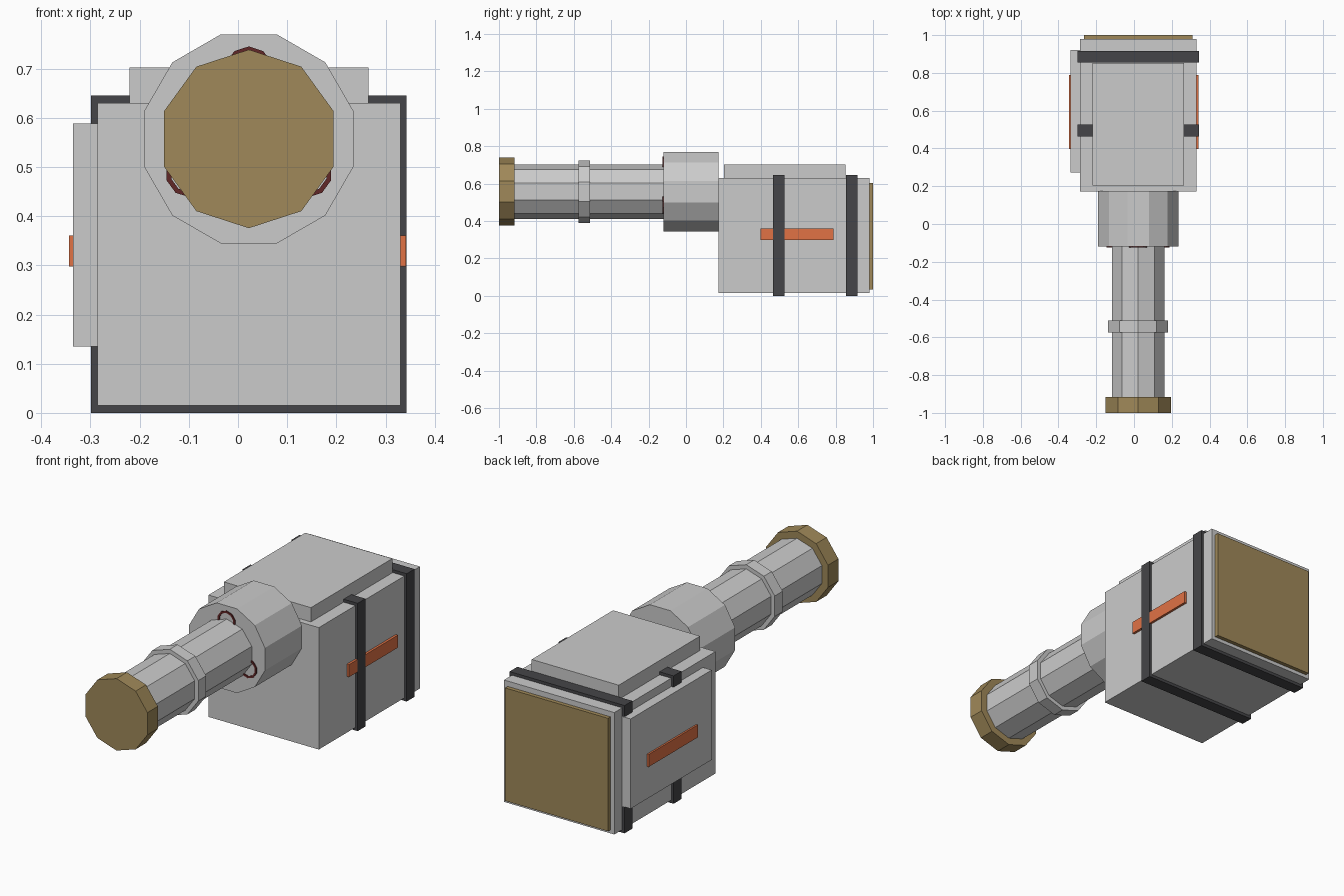
import bpy, bmesh
from math import sin, cos, pi, radians
from mathutils import Vector

if "Cube" in bpy.data.objects:
    bpy.data.objects.remove(bpy.data.objects["Cube"])

CX, CZ = 0.022, 0.557   # barrel axis


def material(name, color):
    m = bpy.data.materials.new(name)
    m.diffuse_color = (*color, 1)
    m.use_nodes = True
    m.node_tree.nodes["Principled BSDF"].inputs["Base Color"].default_value = m.diffuse_color
    return m


gold = material("gold", (0.35, 0.25, 0.10))
dark = material("dark_rubber", (0.06, 0.06, 0.065))
orange = material("orange", (0.75, 0.17, 0.06))
dark_red = material("dark_red", (0.12, 0.02, 0.02))


def finish(name, bm, mat=None):
    bmesh.ops.recalc_face_normals(bm, faces=bm.faces)
    me = bpy.data.meshes.new(name)
    bm.to_mesh(me)
    bm.free()
    ob = bpy.data.objects.new(name, me)
    bpy.context.collection.objects.link(ob)
    if mat:
        me.materials.append(mat)
    return ob


def box(name, xr, yr, zr, mat=None):
    bm = bmesh.new()
    bmesh.ops.create_cube(bm, size=1)
    for v in bm.verts:
        v.co = Vector([(a + b) / 2 + c * (b - a)
                       for (a, b), c in zip((xr, yr, zr), v.co)])
    return finish(name, bm, mat)


def prism(name, sides, r, y0, y1, turn=0, mat=None):
    """Polygonal cylinder along y on the barrel axis, first corner at the top."""
    bm = bmesh.new()
    ang = [pi / 2 + turn + 2 * pi * i / sides for i in range(sides)]
    base = bm.faces.new([bm.verts.new((CX + r * cos(a), y0, CZ + r * sin(a))) for a in ang])
    ext = bmesh.ops.extrude_face_region(bm, geom=[base], use_keep_orig=True)
    for g in ext["geom"]:
        if isinstance(g, bmesh.types.BMVert):
            g.co.y = y1
    return finish(name, bm, mat)


def ring(name, x, z, r_out, r_in, y0, y1, sides=10, mat=None):
    """Flat hollow ring facing -y."""
    bm = bmesh.new()
    loops = []
    for r, y in ((r_out, y0), (r_in, y0), (r_in, y1), (r_out, y1)):
        loops.append([bm.verts.new((x + r * cos(2 * pi * i / sides + pi / 2), y,
                                    z + r * sin(2 * pi * i / sides + pi / 2)))
                      for i in range(sides)])
    for k in range(4):
        a, b = loops[k], loops[(k + 1) % 4]
        for i in range(sides):
            j = (i + 1) % sides
            bm.faces.new((a[i], a[j], b[j], b[i]))
    return finish(name, bm, mat)


# Housing with its armour plates
box("housing", (-0.286, 0.330), (0.173, 0.98), (0.015, 0.630))
box("top_plate", (-0.221, 0.265), (0.203, 0.852), (0.62, 0.702))
box("left_side_plate", (-0.335, -0.28), (0.273, 0.92), (0.135, 0.588))
box("rear_panel", (-0.265, 0.309), (0.97, 1.0), (0.033, 0.603), gold)

# Straps wrapped around the housing
for i, y in enumerate((0.495, 0.886)):
    box(f"strap_{i + 1}", (-0.299, 0.343), (y - 0.031, y + 0.031), (0, 0.645), dark)

# Side stripes
box("right_stripe", (0.32, 0.342), (0.397, 0.788), (0.298, 0.361), orange)
box("left_stripe", (-0.344, -0.325), (0.397, 0.788), (0.298, 0.361), orange)

# Barrel assembly
prism("barrel_collar", 12, 0.220, -0.12, 0.175, turn=pi / 12)
prism("barrel", 10, 0.146, -0.95, -0.10)
prism("barrel_band", 10, 0.167, -0.575, -0.512)
prism("muzzle", 10, 0.1815, -1.0, -0.917, mat=gold)

# Three ring fittings on the collar face, half hidden by the barrel
for i, deg in enumerate((90, 210, 330)):
    a = radians(deg)
    ring(f"collar_ring_{i + 1}", CX + 0.138 * cos(a), CZ + 0.138 * sin(a),
         0.05, 0.040, -0.125, -0.118, mat=dark_red)
